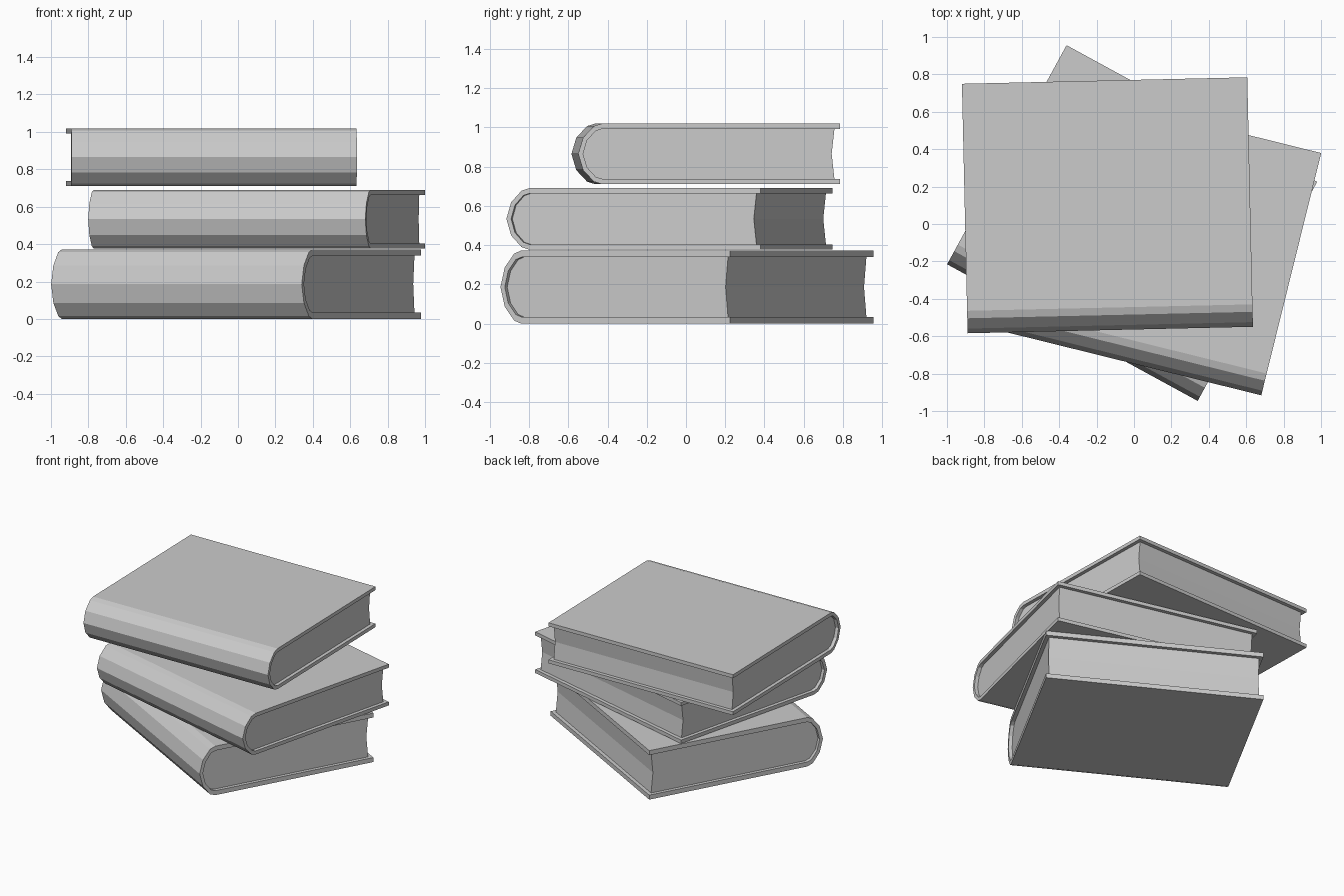
import bpy, bmesh, math

if "Cube" in bpy.data.objects:
    bpy.data.objects.remove(bpy.data.objects["Cube"])

LENGTH, DEPTH = 1.526, 1.334
# Rounded spine: (distance in from the spine tip, fraction of half height)
SPINE = [(0.12, 1.0), (0.08, 0.92), (0.025, 0.54), (0.0, 0.0),
         (0.025, -0.54), (0.08, -0.92), (0.12, -1.0)]


def spine_curve(half, inset, squash):
    """Spine points as (y, z), running from the top board to the bottom board."""
    return [(-DEPTH / 2 + inset + d * squash, f * half) for d, f in SPINE]


def prism(name, profile, length, place):
    """Extrude a (y, z) profile along x and place it as an object."""
    bm = bmesh.new()
    base = bm.faces.new([bm.verts.new((-length / 2, y, z)) for y, z in profile])
    grown = bmesh.ops.extrude_face_region(bm, geom=[base], use_keep_orig=True)
    moved = [v for v in grown["geom"] if isinstance(v, bmesh.types.BMVert)]
    bmesh.ops.translate(bm, verts=moved, vec=(length, 0, 0))
    bmesh.ops.recalc_face_normals(bm, faces=bm.faces)
    mesh = bpy.data.meshes.new(name)
    bm.to_mesh(mesh)
    bm.free()
    obj = bpy.data.objects.new(name, mesh)
    x, y, z, angle = place
    obj.location = (x, y, z)
    obj.rotation_euler.z = math.radians(angle)
    bpy.context.collection.objects.link(obj)
    return obj


def book(name, x, y, z0, z1, board, angle):
    half = (z1 - z0) / 2
    inner = half - board
    place = (x, y, (z0 + z1) / 2, angle)
    back = DEPTH / 2
    outside = spine_curve(half, 0, 1)
    inside = spine_curve(inner, 0.025, 0.8)

    # Cover: two boards joined by the rounded spine
    cover = ([(back, half)] + outside + [(back, -half), (back, -inner)]
             + inside[::-1] + [(back, inner)])
    prism(name + "_cover", cover, LENGTH, place)

    # Page block: inset at both ends, with a hollow fore edge
    fore = back - 0.027
    pages = [(fore, inner)] + inside + [(fore, -inner), (fore - 0.014, 0)]
    prism(name + "_pages", pages, LENGTH - 0.052, place)


book("bottom_book", -0.01, 0.005, 0.0, 0.372, 0.034, -28.6)
book("middle_book", 0.10, -0.085, 0.377, 0.69, 0.027, -13.9)
book("top_book", -0.142, 0.10, 0.711, 1.019, 0.027, 1.3)
